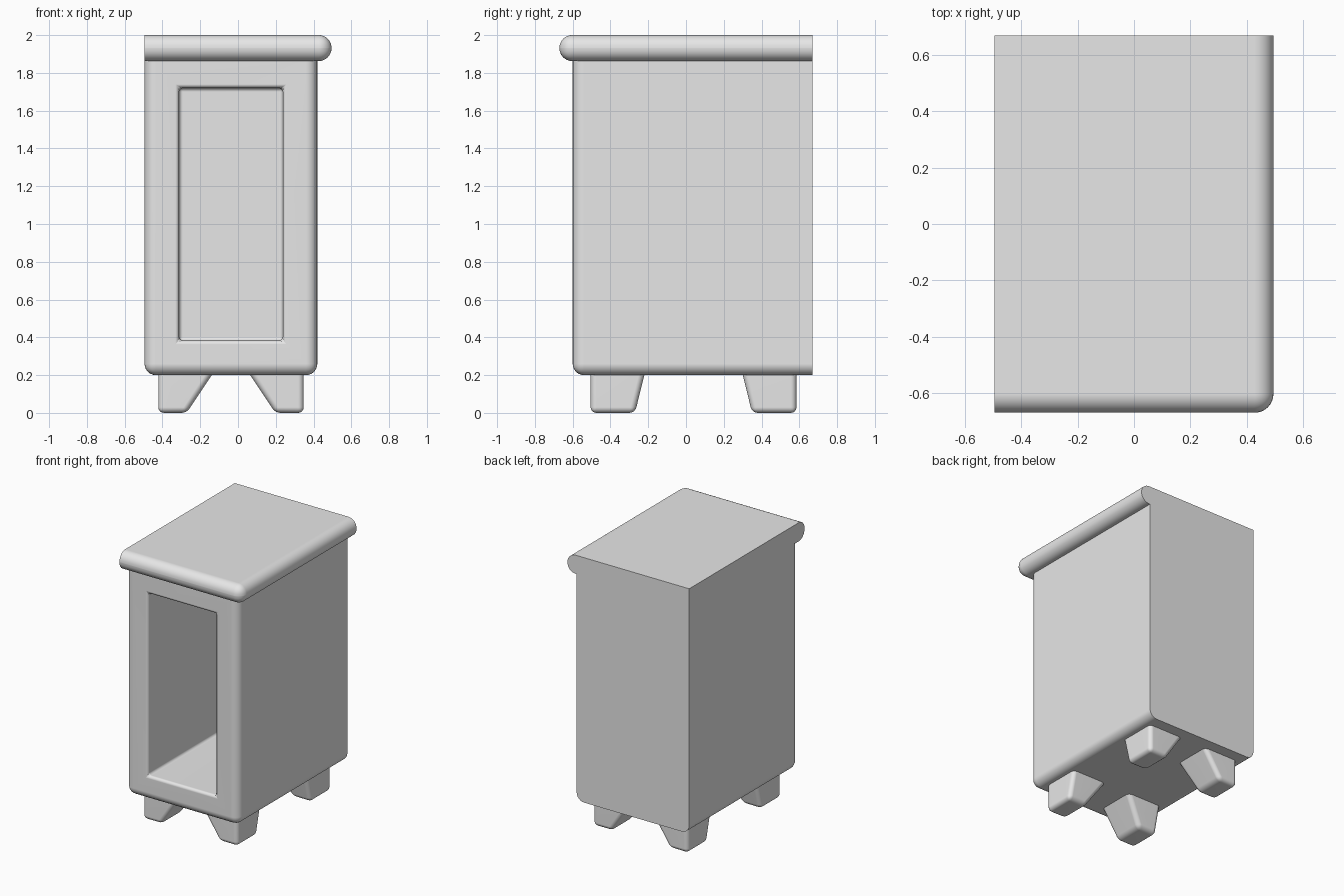
import bpy, bmesh, math
from mathutils import Vector

old = bpy.data.objects.get("Cube")
if old:
    bpy.data.objects.remove(old, do_unlink=True)

GREY = (0.8, 0.8, 0.8, 1)
mat = bpy.data.materials.new("plain grey")
mat.use_nodes = True
mat.diffuse_color = GREY
mat.node_tree.nodes["Principled BSDF"].inputs["Base Color"].default_value = GREY


def box(lo, hi):
    """Box mesh spanning two corners."""
    bm = bmesh.new()
    bmesh.ops.create_cube(bm, size=1)
    for v in bm.verts:
        v.co = Vector([hi[i] if v.co[i] > 0 else lo[i] for i in range(3)])
    return bm


def round_edges(bm, edges, radius, segments):
    bmesh.ops.bevel(bm, geom=edges, offset=radius, segments=segments,
                    profile=0.5, affect='EDGES', clamp_overlap=False)


def edges_off_planes(bm, *planes):
    """Edges that do not lie on any (axis, value) plane."""
    return [e for e in bm.edges if not any(
        all(abs(v.co[a] - val) < 1e-4 for v in e.verts) for a, val in planes)]


def finish(bm, name):
    bmesh.ops.recalc_face_normals(bm, faces=bm.faces)
    mesh = bpy.data.meshes.new(name)
    bm.to_mesh(mesh)
    bm.free()
    mesh.materials.append(mat)
    ob = bpy.data.objects.new(name, mesh)
    bpy.context.collection.objects.link(ob)
    bpy.ops.object.select_all(action='DESELECT')
    ob.select_set(True)
    bpy.context.view_layer.objects.active = ob
    bpy.ops.object.shade_smooth_by_angle(angle=math.radians(35))
    wn = ob.modifiers.new("flat_panels", 'WEIGHTED_NORMAL')
    wn.keep_sharp = True
    return ob


LEFT, BACK = -0.495, 0.67
CX, CY = -0.037, 0.04

# Cabinet body: rounded box, flat at the back and under the top
body_top = 1.843
bm = box((LEFT, -0.6, 0.2), (0.42, BACK, body_top))
round_edges(bm, edges_off_planes(bm, (1, BACK), (2, body_top)), 0.06, 6)

# Open compartment: inset the front panel and push it in
bm.normal_update()
front = max((f for f in bm.faces if f.normal.y < -0.99), key=lambda f: f.calc_area())
bmesh.ops.inset_individual(bm, faces=[front], thickness=0.123, use_even_offset=True)
pushed = bmesh.ops.extrude_discrete_faces(bm, faces=[front])["faces"][0]
bmesh.ops.translate(bm, verts=pushed.verts, vec=(0, 1.09, 0))
inner = [e for e in bm.edges if all(
    abs(v.co.x - CX) < 0.3 and 0.3 < v.co.z < 1.78 for v in e.verts)]
round_edges(bm, inner, 0.02, 3)
for v in bm.verts:
    if v.co.z > body_top - 0.001:
        v.co.z = 1.865
finish(bm, "cabinet_body")

# Top board: bullnose on the front and the overhanging side
bm = box((LEFT, -BACK, 1.863), (-LEFT, BACK, 2.0))
round_edges(bm, edges_off_planes(bm, (0, LEFT), (1, BACK)), 0.067, 8)
finish(bm, "top_board")

# Tapered legs, mirrored about the body centre
for sy, end in ((-1, "front"), (1, "back")):
    for sx, side in ((-1, "right"), (1, "left")):
        bm = box((0.1, 0.26, 0), (0.385, 0.545, 0.203))
        for v in bm.verts:
            if v.co.z < 0.1:
                v.co.x = max(v.co.x, 0.235)
                v.co.y = max(v.co.y, 0.31)
        round_edges(bm, edges_off_planes(bm, (2, 0.203)), 0.03, 4)
        for v in bm.verts:
            v.co = Vector((CX + sx * v.co.x, CY + sy * v.co.y, v.co.z))
        finish(bm, f"{end}_{side}_leg")
